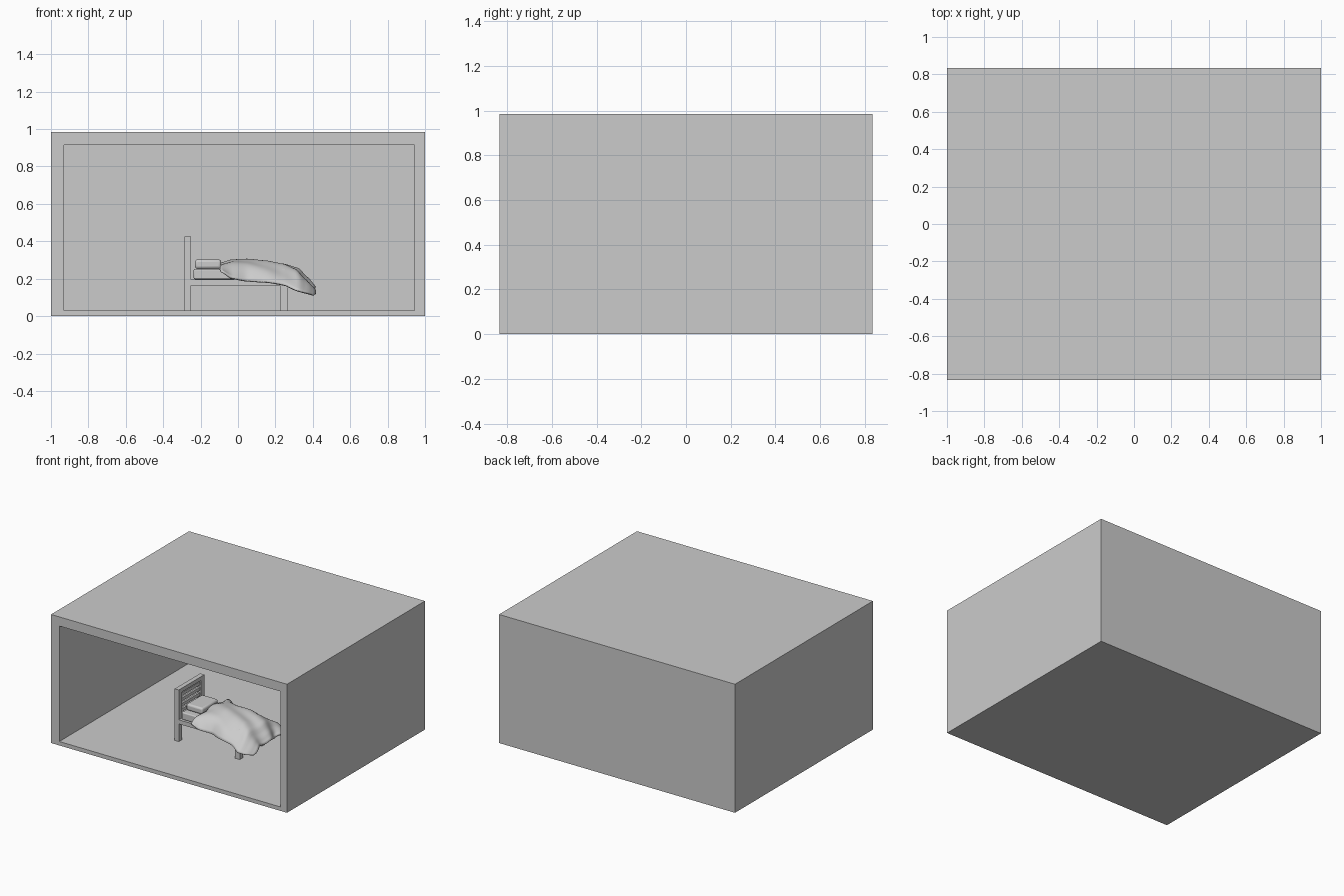
import bpy, bmesh, math
from mathutils import Vector

if "Cube" in bpy.data.objects:
    bpy.data.objects.remove(bpy.data.objects["Cube"])


def finish(name, bm):
    mesh = bpy.data.meshes.new(name)
    bm.to_mesh(mesh)
    bm.free()
    ob = bpy.data.objects.new(name, mesh)
    bpy.context.collection.objects.link(ob)
    return ob


def add_box(bm, x0, x1, y0, y1, z0, z1):
    for v in bmesh.ops.create_cube(bm, size=1)["verts"]:
        v.co = Vector(((x0 + x1) / 2 + v.co.x * (x1 - x0),
                       (y0 + y1) / 2 + v.co.y * (y1 - y0),
                       (z0 + z1) / 2 + v.co.z * (z1 - z0)))


def box(name, *dims, bevel=0):
    bm = bmesh.new()
    add_box(bm, *dims)
    ob = finish(name, bm)
    if bevel:
        mod = ob.modifiers.new("soft_edges", "BEVEL")
        mod.width, mod.segments = bevel, 3
        smooth(ob)
    return ob


def smooth(ob, angle=40):
    bpy.ops.object.select_all(action="DESELECT")
    ob.select_set(True)
    bpy.context.view_layer.objects.active = ob
    bpy.ops.object.shade_smooth_by_angle(angle=math.radians(angle))


def lerp(table, x, col):
    for a, b in zip(table, table[1:]):
        if x <= b[0]:
            t = (x - a[0]) / (b[0] - a[0])
            t = t * t * (3 - 2 * t) * 0.4 + t * 0.6
            return a[col] + (b[col] - a[col]) * t
    return table[-1][col]


# Room shell: hollow box open at the front
bm = bmesh.new()
add_box(bm, -1, 1, -0.835, 0.835, 0, 0.985)
front = min(bm.faces, key=lambda f: f.calc_center_median().y)
outer = list(front.verts)
bm.faces.remove(front)


def inner_ring(y):
    return [bm.verts.new((-0.93 if v.co.x < 0 else 0.945, y,
                          0.03 if v.co.z < 0.5 else 0.915)) for v in outer]


rings = [outer, inner_ring(-0.835), inner_ring(0.77)]
for a, b in zip(rings, rings[1:]):
    for k in range(4):
        n = (k + 1) % 4
        bm.faces.new((a[k], a[n], b[n], b[k]))
bm.faces.new(rings[2])
bmesh.ops.recalc_face_normals(bm, faces=bm.faces[:])
finish("room_shell", bm)

# Bed frame
Y0, Y1, YC, FLOOR = -0.36, -0.05, -0.205, 0.03
box("bed_base", -0.25, 0.267, Y0, Y1, 0.165, 0.197)
for side, ya in (("front", Y0), ("back", Y1 - 0.04)):
    box(side + "_head_post", -0.285, -0.25, ya, ya + 0.04, FLOOR, 0.425)
    box(side + "_foot_leg", 0.225, 0.267, ya, ya + 0.04, FLOOR, 0.165)

# Headboard rails
box("headboard_top_rail", -0.285, -0.25, Y0 + 0.04, Y1 - 0.04, 0.395, 0.425)
box("headboard_bottom_rail", -0.285, -0.25, Y0 + 0.04, Y1 - 0.04, 0.165, 0.2)
for i in range(4):
    z = 0.235 + i * 0.041
    box(f"headboard_slat_{i + 1}", -0.275, -0.26, Y0 + 0.04, Y1 - 0.04, z, z + 0.024)

# Mattress and pillow
box("mattress", -0.237, 0.26, -0.345, -0.065, 0.197, 0.253, bevel=0.008)
box("pillow", -0.23, -0.09, -0.302, -0.108, 0.253, 0.303, bevel=0.014)

# Blanket: draped grid, stations are x, ridge z, hem z, half width
STATIONS = [(-0.085, 0.277, 0.24, 0.235), (-0.03, 0.295, 0.205, 0.21),
            (0.05, 0.298, 0.19, 0.205), (0.15, 0.288, 0.178, 0.215),
            (0.25, 0.272, 0.16, 0.24), (0.32, 0.248, 0.135, 0.25),
            (0.37, 0.195, 0.128, 0.225), (0.41, 0.145, 0.12, 0.19)]
NX, NY = 40, 40
bm = bmesh.new()
grid = []
for i in range(NX + 1):
    u = i / NX
    x = -0.085 + 0.495 * u
    row = []
    for j in range(NY + 1):
        v = 2 * j / NY - 1
        top, hem, half = (lerp(STATIONS, x, c) for c in (1, 2, 3))
        z = top - (top - hem) * abs(v) ** 3
        z += 0.007 * math.sin(9 * v + 7 * u) * (0.3 + u)
        y = YC + half * v + 0.01 * v * math.sin(16 * u)
        dx = 0.012 * math.sin(7 * v + 1) * (u ** 3 - (1 - u) ** 6)
        row.append(bm.verts.new((x + dx - 0.008 * u, y, z)))
    grid.append(row)
for a, b in zip(grid, grid[1:]):
    for j in range(NY):
        bm.faces.new((a[j], b[j], b[j + 1], a[j + 1]))
blanket = finish("blanket", bm)
mod = blanket.modifiers.new("thickness", "SOLIDIFY")
mod.thickness, mod.offset = 0.01, 0
smooth(blanket)
